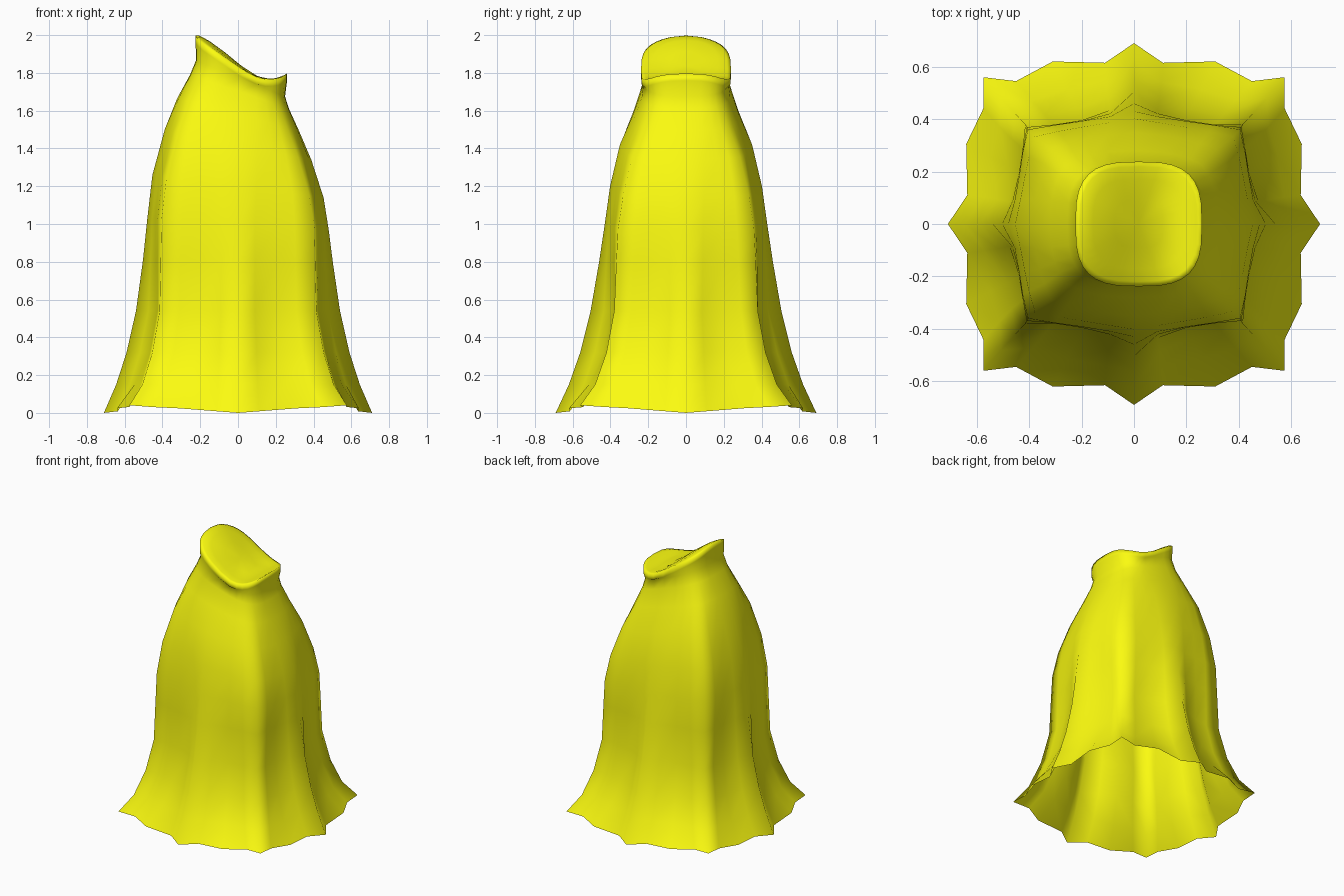
import bpy, bmesh, math

if "Cube" in bpy.data.objects:
    bpy.data.objects.remove(bpy.data.objects["Cube"])

# Quarter outlines from the +x fold to the +y fold, mirrored to 32 columns
HEM = [(.71, 0), (.636, .11), (.64, .305), (.575, .44), (.575, .56),
       (.45, .545), (.31, .62), (.11, .615), (0, .69)]
FOLD = [(.54, 0), (.475, .085), (.44, .20), (.425, .29), (.415, .38),
        (.31, .375), (.20, .395), (.09, .435), (0, .505)]
BODY = [(.48, 0), (.455, .09), (.437, .19), (.425, .27), (.405, .36),
        (.30, .378), (.20, .392), (.09, .41), (0, .43)]
NECK = [(abs(math.cos(i * math.pi / 16)) ** .66 if i < 8 else 0,
         math.sin(i * math.pi / 16) ** .66 if i else 0) for i in range(9)]


def unit(outline):
    w, d = outline[0][0], outline[-1][1]
    return [(x / w, y / d) for x, y in outline]


def full(outline):
    half = outline + [(-x, y) for x, y in outline[-2:0:-1]]
    return half + [(-x, -y) for x, y in half]


def blend(a, b, t):
    return [(p[0] + (q[0] - p[0]) * t, p[1] + (q[1] - p[1]) * t)
            for p, q in zip(a, b)]


hem, fold, body, neck = (full(unit(o)) for o in (HEM, FOLD, BODY, NECK))


def rim_z(x, y):
    back = max(0, min(1, .45 - x / .4))
    return 1.86 - .81 * x + .59 * x**2 + 6.27 * x**3 - .055 * back * (y / .22) ** 2


bm = bmesh.new()
rings = []


def add_ring(coords):
    ring = [bm.verts.new(c) for c in coords]
    if rings:
        low = rings[-1]
        for i in range(32):
            j = (i + 1) % 32
            bm.faces.new((low[i], low[j], ring[j], ring[i]))
    rings.append(ring)


# Draped body: height, half width, half depth, tilt, centre x, cross-section
levels = [
    (0, .71, .69, 0, 0, hem),
    (.15, .645, .62, 0, 0, blend(hem, fold, .6)),
    (.32, .59, .56, 0, 0, fold),
    (.54, .54, .505, 0, 0, fold),
    (.80, .503, .46, .01, 0, blend(fold, body, .6)),
    (1.0, .48, .43, .03, 0, body),
    (1.20, .453, .402, .06, 0, blend(body, neck, .2)),
    (1.42, .388, .35, .08, 0, blend(body, neck, .5)),
    (1.58, .322, .28, .085, 0, blend(body, neck, .8)),
    (1.70, .262, .237, .09, .008, neck),
    (1.77, .236, .228, .095, .013, neck),
]
for z, w, d, tilt, cx, shape in levels:
    lift = .125 if z == 0 else 0
    add_ring([(cx + w * x, d * y,
               z - tilt * x + lift * abs(w * x * d * y))
              for x, y in shape])

# Slanted collar rim and nearly flat top
for scale, drop in ((1, .04), (1, .003), (.92, 0), (.72, .005), (.38, .008)):
    coords = []
    for x, y in neck:
        px, py = .018 + .242 * x * scale, .238 * y * scale
        coords.append((px, py, rim_z(px, py) - drop))
    add_ring(coords)
centre = bm.verts.new((.018, 0, rim_z(.018, 0) - .008))
for i in range(32):
    bm.faces.new((rings[-1][i], rings[-1][(i + 1) % 32], centre))

mesh = bpy.data.meshes.new("draped_cloth")
bm.to_mesh(mesh)
bm.free()
for p in mesh.polygons:
    p.use_smooth = True
cloth = bpy.data.objects.new("draped_cloth", mesh)
bpy.context.collection.objects.link(cloth)

yellow = bpy.data.materials.new("yellow_cloth")
yellow.diffuse_color = (.97, .97, .005, 1)
yellow.use_nodes = True
yellow.node_tree.nodes["Principled BSDF"].inputs["Base Color"].default_value = yellow.diffuse_color
mesh.materials.append(yellow)
